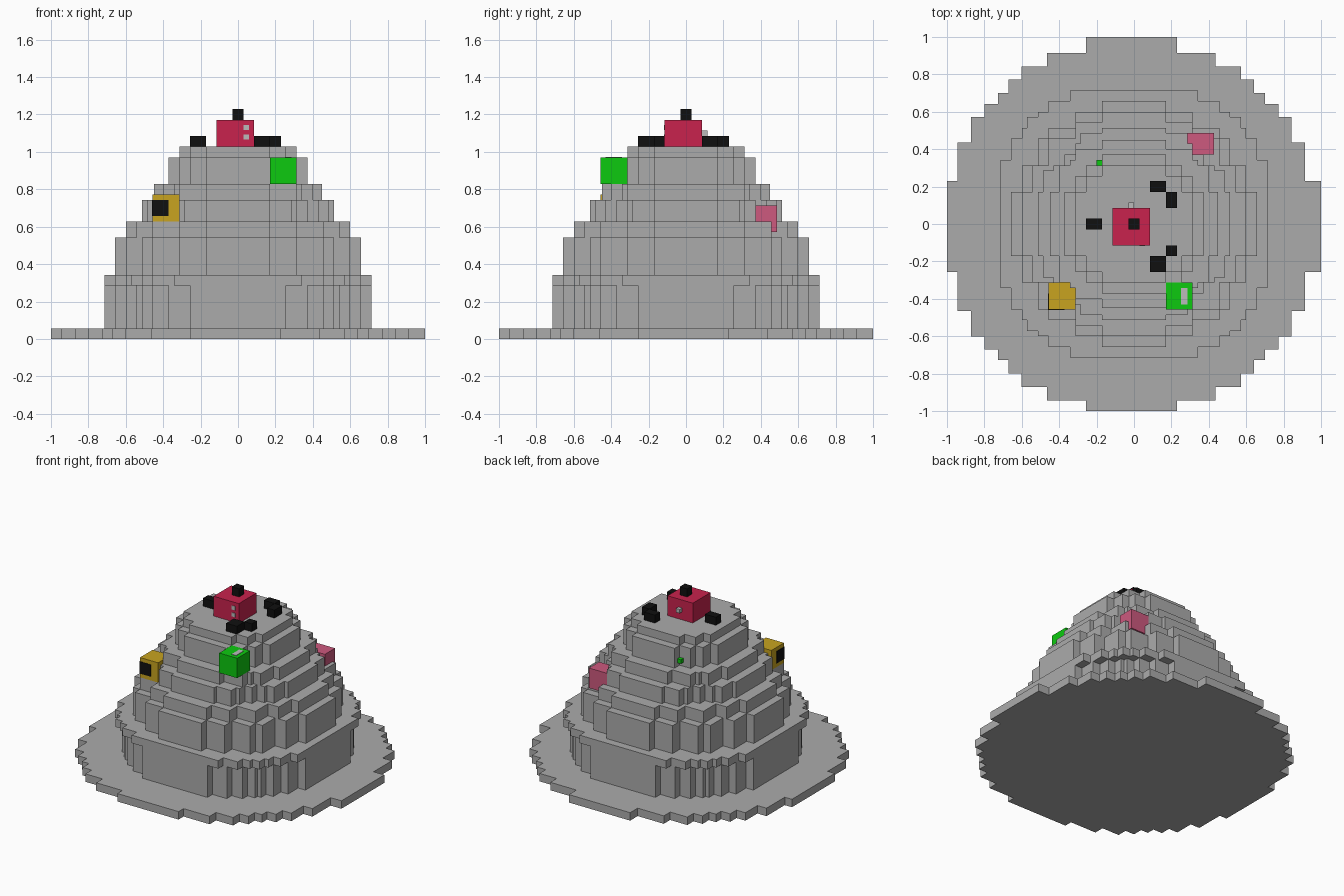
import bpy, bmesh

if "Cube" in bpy.data.objects:
    bpy.data.objects.remove(bpy.data.objects["Cube"])


def material(name, rgb):
    m = bpy.data.materials.new(name)
    m.diffuse_color = (*rgb, 1)
    m.use_nodes = True
    m.node_tree.nodes["Principled BSDF"].inputs["Base Color"].default_value = m.diffuse_color
    return m


GREY = material("stone_grey", (0.41, 0.41, 0.41))
RED = material("crimson", (0.58, 0.016, 0.075))
BLACK = material("black", (0.005, 0.005, 0.005))
GREEN = material("bright_green", (0.004, 0.59, 0.005))
GOLD = material("gold", (0.58, 0.37, 0.014))
PINK = material("pink", (0.61, 0.10, 0.21))
PALE = material("pale_grey", (0.5, 0.5, 0.5))


def finish(name, bm, mat):
    bmesh.ops.recalc_face_normals(bm, faces=bm.faces)
    me = bpy.data.meshes.new(name)
    bm.to_mesh(me)
    bm.free()
    me.materials.append(mat)
    ob = bpy.data.objects.new(name, me)
    bpy.context.collection.objects.link(ob)
    return ob


def box(name, mat, x0, x1, y0, y1, z0, z1):
    bm = bmesh.new()
    bmesh.ops.create_cube(bm, size=1)
    for v in bm.verts:
        v.co = ((x0 + x1) / 2 + v.co.x * (x1 - x0),
                (y0 + y1) / 2 + v.co.y * (y1 - y0),
                (z0 + z1) / 2 + v.co.z * (z1 - z0))
    return finish(name, bm, mat)


def tier(name, octant, z0, z1, shift, keep_bottom):
    """Blocky disc: stair corners of one octant, mirrored and turned four times."""
    corners = list(octant)
    for a, b in reversed(octant):
        if (b, a) not in corners:
            corners.append((b, a))
    quarter = [corners[0]]
    for p, q in zip(corners, corners[1:]):
        quarter += [(p[0], q[1]), q]
    ring = []
    for _ in range(4):
        ring += quarter
        quarter = [(y, -x) for x, y in quarter]
    bm = bmesh.new()
    vs = [bm.verts.new((max(-1, min(1, x + shift)), max(-1, min(1, y + shift)), z0))
          for x, y in ring]
    base = bm.faces.new(vs)
    ext = bmesh.ops.extrude_face_region(bm, geom=[base], use_keep_orig=True)
    for v in ext["geom"]:
        if isinstance(v, bmesh.types.BMVert):
            v.co.z = z1
    bmesh.ops.recalc_face_normals(bm, faces=bm.faces)
    if not keep_bottom:
        low = [f for f in bm.faces if all(v.co.z < z0 + 1e-4 for v in f.verts)]
        bmesh.ops.delete(bm, geom=low, context='FACES_ONLY')
    return finish(name, bm, GREY)


# Brim and stepped dome
tier("brim", [(.243, 1.0143), (.45, .929), (.586, .857), (.657, .786), (.714, .714)],
     0, .057, -.0143, True)
tiers = [
    ("wall", .286, [(.257, .714), (.371, .657), (.457, .6), (.514, .543)]),
    ("wall_ledge", .343, [(.343, .714), (.457, .657), (.514, .6), (.571, .571)]),
    ("lower_tier", .543, [(.17, .657), (.314, .6), (.457, .514)]),
    ("middle_tier", .629, [(.17, .6), (.314, .543), (.457, .457)]),
    ("upper_tier", .743, [(.17, .514), (.286, .486), (.314, .43), (.371, .371)]),
    ("shoulder_tier", .829, [(.17, .45), (.314, .4), (.343, .343)]),
    ("crown_tier", .971, [(.17, .371), (.257, .314)]),
    ("crown_top", 1.029, [(.17, .314), (.257, .257)]),
]
z = .057
for name, top, octant in tiers:
    tier(name, octant, z, top, 0, name == "wall_ledge")
    z = top

# Red box on the crown with its knobs
box("red_box", RED, -.114, .086, -.114, .086, 1.029, 1.171)
box("top_knob", BLACK, -.029, .029, -.029, .029, 1.171, 1.229)
box("back_knob", PALE, -.029, 0, .086, .114, 1.086, 1.114)
for i, zc in enumerate((1.08, 1.13)):
    box(f"front_dot_{i}", PALE, .029, .06, -.117, -.113, zc - .014, zc + .014)

# Black blocks around the red box
for i, (x0, x1, y0, y1) in enumerate([
        (-.257, -.171, -.029, .029),
        (.086, .171, .171, .229), (.171, .229, .086, .171),
        (.086, .171, -.257, -.171), (.171, .229, -.171, -.114)]):
    box(f"black_block_{i}", BLACK, x0, x1, y0, y1, 1.029, 1.086)

# Coloured blocks set into the dome
box("green_block", GREEN, .171, .314, -.457, -.314, .829, .971)
box("green_block_spot", PALE, .25, .286, -.43, -.343, .97, .974)
box("small_green_stud", GREEN, -.2, -.171, .314, .343, .857, .886)
box("gold_block", GOLD, -.457, -.314, -.457, -.314, .629, .771)
box("gold_block_eye", BLACK, -.46, -.371, -.46, -.371, .657, .743)
box("pink_block", PINK, .286, .429, .371, .486, .571, .714)
